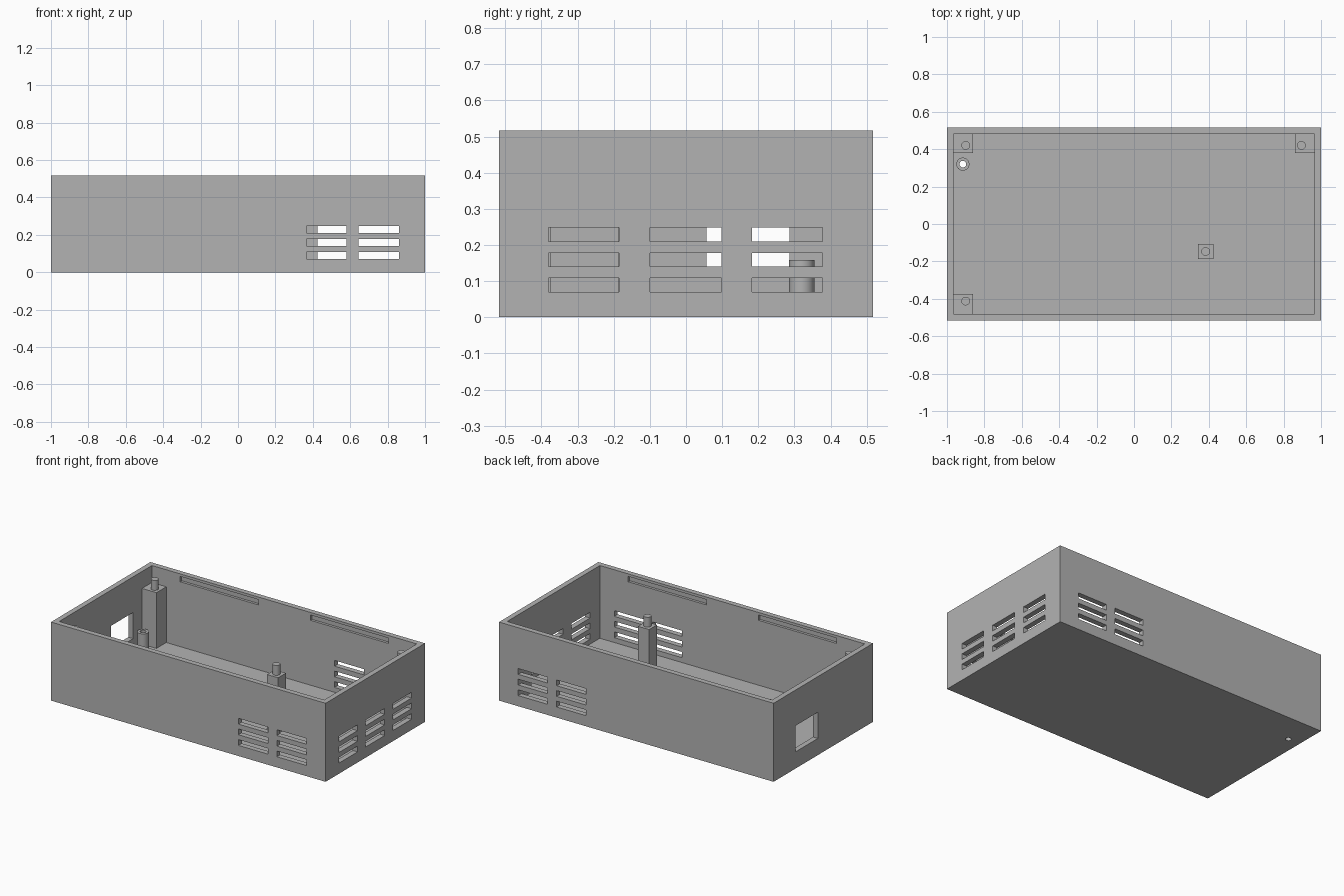
import bpy
import bmesh
from mathutils import Matrix, Vector

if "Cube" in bpy.data.objects:
    bpy.data.objects.remove(bpy.data.objects["Cube"], do_unlink=True)

HALF_X, HALF_Y, HEIGHT = 1.0, 0.517, 0.517
WALL, FLOOR = 0.035, 0.038
IN_X, IN_Y = HALF_X - WALL, HALF_Y - WALL

grey = bpy.data.materials.new("housing grey")
grey.use_nodes = True
grey.diffuse_color = (0.45, 0.45, 0.45, 1)
grey.node_tree.nodes["Principled BSDF"].inputs["Base Color"].default_value = (0.45, 0.45, 0.45, 1)


def add_box(bm, x, y, z):
    """Box from (low, high) ranges on each axis."""
    size = Vector((x[1] - x[0], y[1] - y[0], z[1] - z[0]))
    centre = Vector((sum(x) / 2, sum(y) / 2, sum(z) / 2))
    bmesh.ops.create_cube(bm, size=1, matrix=Matrix.Translation(centre) @ Matrix.Diagonal(size.to_4d()))


def add_cylinder(bm, x, y, z, radius):
    bmesh.ops.create_cone(bm, cap_ends=True, segments=32, radius1=radius, radius2=radius,
                          depth=z[1] - z[0], matrix=Matrix.Translation((x, y, sum(z) / 2)))


def finish(bm, name):
    mesh = bpy.data.meshes.new(name)
    bm.to_mesh(mesh)
    bm.free()
    mesh.materials.append(grey)
    obj = bpy.data.objects.new(name, mesh)
    bpy.context.collection.objects.link(obj)
    return obj


def activate(obj):
    bpy.ops.object.select_all(action='DESELECT')
    obj.select_set(True)
    bpy.context.view_layer.objects.active = obj


def cut(target, bm):
    """Subtract the shapes in bm from the target."""
    cutter = finish(bm, "cutter")
    cutter.hide_render = True
    mod = target.modifiers.new("cut", 'BOOLEAN')
    mod.operation, mod.solver, mod.object = 'DIFFERENCE', 'EXACT', cutter
    activate(target)
    bpy.ops.object.modifier_apply(modifier=mod.name)
    bpy.data.objects.remove(cutter, do_unlink=True)


# Open-topped housing
bm = bmesh.new()
add_box(bm, (-HALF_X, HALF_X), (-HALF_Y, HALF_Y), (0, HEIGHT))
housing = finish(bm, "housing")
bm = bmesh.new()
add_box(bm, (-IN_X, IN_X), (-IN_Y, IN_Y), (FLOOR, HEIGHT + 0.1))
cut(housing, bm)

# Vents, snap grooves, cable window and floor hole
bm = bmesh.new()
for row in range(3):
    z = (0.07 + 0.07 * row, 0.108 + 0.07 * row)
    for y in ((-0.38, -0.185), (-0.1, 0.098), (0.183, 0.377)):
        add_box(bm, (IN_X - 0.02, HALF_X + 0.02), y, z)
    for x in ((0.365, 0.58), (0.645, 0.86)):
        for side in (-1, 1):
            add_box(bm, x, sorted((side * (IN_Y - 0.02), side * (HALF_Y + 0.02))), z)
for side in (-1, 1):
    for x in ((-0.76, -0.19), (0.19, 0.76)):
        add_box(bm, x, sorted((side * (IN_Y - 0.02), side * (IN_Y + 0.017))), (0.465, 0.5))
add_box(bm, (-HALF_X - 0.02, -IN_X + 0.02), (0.057, 0.287), (0.11, 0.282))
add_cylinder(bm, -0.915, 0.32, (-0.05, 0.1), 0.018)
cut(housing, bm)

# Support posts with locating pins
posts = {
    "back_right_post": ((-IN_X, -0.86), (0.38, IN_Y), (-0.9, 0.42)),
    "back_left_post": ((0.86, IN_X), (0.38, IN_Y), (0.895, 0.42)),
    "front_right_post": ((-IN_X, -0.86), (-IN_Y, -0.375), (-0.9, -0.412)),
    "middle_post": ((0.343, 0.424), (-0.188, -0.106), (0.383, -0.147)),
}
for name, (x, y, pin) in posts.items():
    bm = bmesh.new()
    add_box(bm, x, y, (FLOOR, 0.405))
    finish(bm, name)
    bm = bmesh.new()
    add_cylinder(bm, *pin, (0.405, 0.47), 0.023)
    activate(finish(bm, name + "_pin"))
    bpy.ops.object.shade_smooth_by_angle()

# Hollow screw boss over the floor hole
bm = bmesh.new()
add_cylinder(bm, -0.915, 0.32, (FLOOR, 0.158), 0.035)
boss = finish(bm, "screw_boss")
bm = bmesh.new()
add_cylinder(bm, -0.915, 0.32, (0, 0.2), 0.018)
cut(boss, bm)
activate(boss)
bpy.ops.object.shade_smooth_by_angle()
